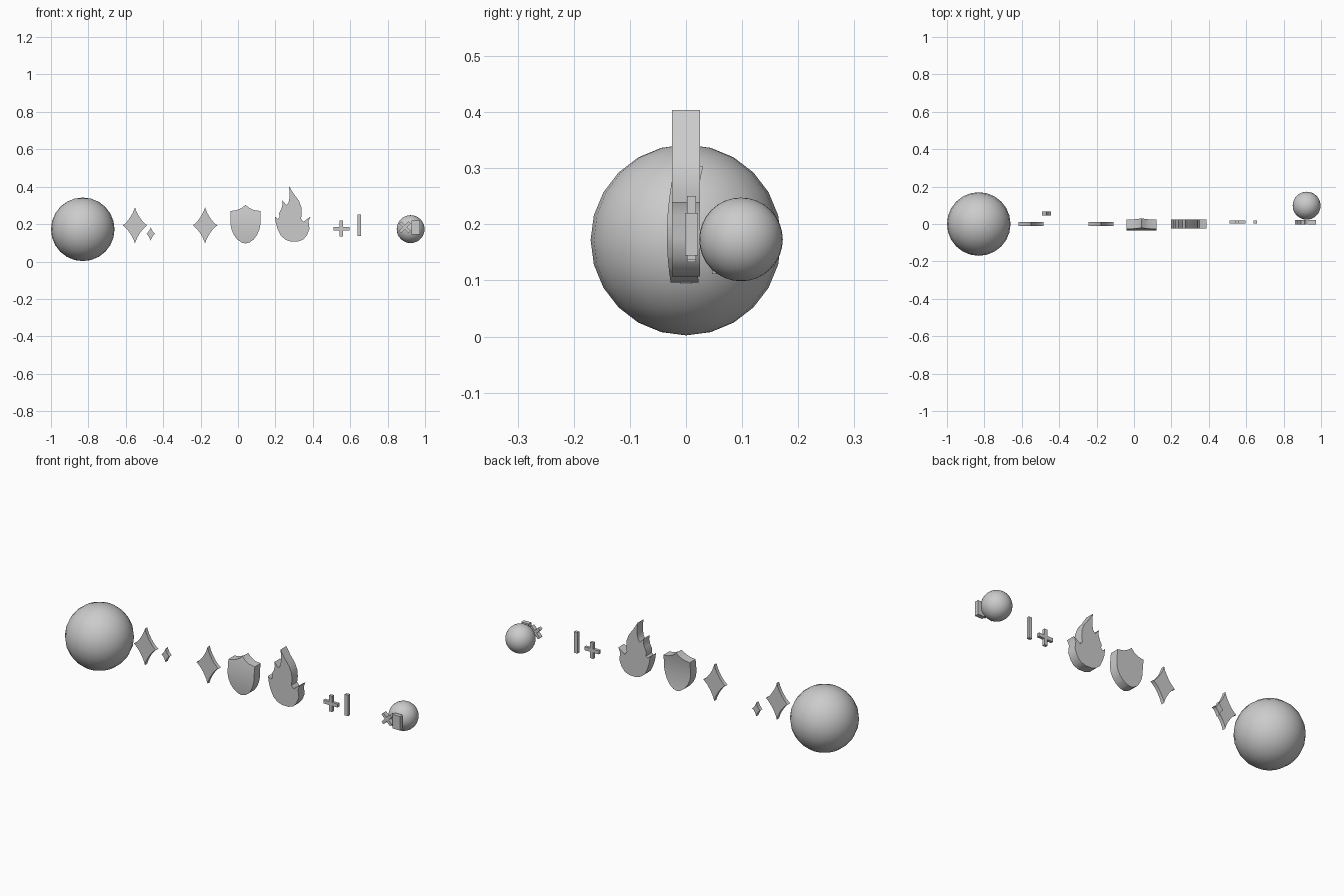
import bpy, bmesh
from math import sin, cos, pi
from mathutils import Vector

if "Cube" in bpy.data.objects:
    bpy.data.objects.remove(bpy.data.objects["Cube"])


def add_mesh(name, bm, angle=0.6):
    bmesh.ops.recalc_face_normals(bm, faces=bm.faces)
    me = bpy.data.meshes.new(name)
    bm.to_mesh(me)
    bm.free()
    ob = bpy.data.objects.new(name, me)
    bpy.context.collection.objects.link(ob)
    bpy.ops.object.select_all(action='DESELECT')
    bpy.context.view_layer.objects.active = ob
    ob.select_set(True)
    bpy.ops.object.shade_smooth_by_angle(angle=angle)
    return ob


def ball(name, loc, r, seg, rings):
    bm = bmesh.new()
    bmesh.ops.create_uvsphere(bm, u_segments=seg, v_segments=rings, radius=r)
    bmesh.ops.translate(bm, verts=bm.verts, vec=loc)
    return add_mesh(name, bm)


def slab(outline, y0, y1):
    """Closed x/z outline extruded from y0 to y1."""
    bm = bmesh.new()
    face = bm.faces.new([bm.verts.new((x, y0, z)) for x, z in outline])
    ext = bmesh.ops.extrude_face_region(bm, geom=[face], use_keep_orig=True)
    verts = [v for v in ext['geom'] if isinstance(v, bmesh.types.BMVert)]
    bmesh.ops.translate(bm, verts=verts, vec=(0, y1 - y0, 0))
    return bm


def star(name, cx, cz, w, h, y0, y1):
    # Four-pointed sparkle with concave sides
    pts = []
    for i in range(32):
        a = 2 * pi * i / 32
        c, s = cos(a), sin(a)
        x = abs(c) ** 2.6 * (1 if c > 0 else -1)
        z = abs(s) ** 2.6 * (1 if s > 0 else -1)
        pts.append((cx + w * x, cz + h * z))
    return add_mesh(name, slab(pts, y0, y1))


def cross_outline(cx, cz, half, t, turn=0.0):
    base = [(half, -t), (half, t), (t, t)]
    pts = []
    for q in range(4):
        a = q * pi / 2 + turn
        pts += [(cx + x * cos(a) - z * sin(a), cz + x * sin(a) + z * cos(a)) for x, z in base]
    return pts


def rect(x0, x1, z0, z1):
    return [(x0, z0), (x1, z0), (x1, z1), (x0, z1)]


# Spheres at the two ends
ball("large_sphere", (-0.83, 0, 0.172), 0.17, 24, 12)
ball("small_sphere", (0.923, 0.098, 0.173), 0.0745, 32, 16)

# Sparkle stars
star("left_star", -0.551, 0.193, 0.067, 0.099, -0.01, 0.01)
star("small_star", -0.467, 0.148, 0.024, 0.037, 0.046, 0.066)
star("middle_star", -0.176, 0.193, 0.067, 0.099, -0.01, 0.01)

# Shield: half outline mirrored, then bowed forward along its height
half = [(0, 0.303), (0.018, 0.288), (0.045, 0.275), (0.079, 0.270), (0.079, 0.195),
        (0.074, 0.170), (0.062, 0.142), (0.044, 0.118), (0.022, 0.102), (0, 0.096)]
sx = 0.04
outline = [(sx + x, z) for x, z in half] + [(sx - x, z) for x, z in half[-2:0:-1]]
bm = slab(outline, 0, 0.05)
for k in range(1, 10):
    bmesh.ops.bisect_plane(bm, geom=bm.verts[:] + bm.edges[:] + bm.faces[:],
                           plane_co=Vector((0, 0, 0.096 + 0.0207 * k)), plane_no=Vector((0, 0, 1)))
for v in bm.verts:
    v.co.y += -0.034 + 0.95 * (v.co.z - 0.18) ** 2
add_mesh("shield", bm)

# Flame
flame = [(0.272, 0.404), (0.298, 0.362), (0.325, 0.326), (0.339, 0.290), (0.341, 0.258), (0.337, 0.228),
         (0.350, 0.212), (0.362, 0.222), (0.388, 0.240), (0.377, 0.215), (0.382, 0.175), (0.368, 0.140),
         (0.348, 0.117), (0.320, 0.107), (0.282, 0.107), (0.253, 0.117), (0.229, 0.138), (0.213, 0.170),
         (0.203, 0.202), (0.197, 0.241), (0.212, 0.228), (0.222, 0.237), (0.220, 0.258), (0.232, 0.282),
         (0.238, 0.305), (0.236, 0.328), (0.258, 0.302), (0.270, 0.315), (0.276, 0.345), (0.275, 0.375)]
add_mesh("flame", slab(flame, -0.025, 0.025))

# Bonus marker: plus and plain upright bar
add_mesh("plus_sign", slab(cross_outline(0.553, 0.176, 0.043, 0.0095), 0.002, 0.018))
add_mesh("upright_bar", slab(rect(0.638, 0.658, 0.136, 0.25), 0.002, 0.018))

# Multiplier marker: diagonal cross and plain plate
add_mesh("diagonal_cross", slab(cross_outline(0.892, 0.183, 0.036, 0.008, pi / 4), -0.002, 0.021))
add_mesh("small_plate", slab(rect(0.928, 0.972, 0.144, 0.22), -0.002, 0.021))
